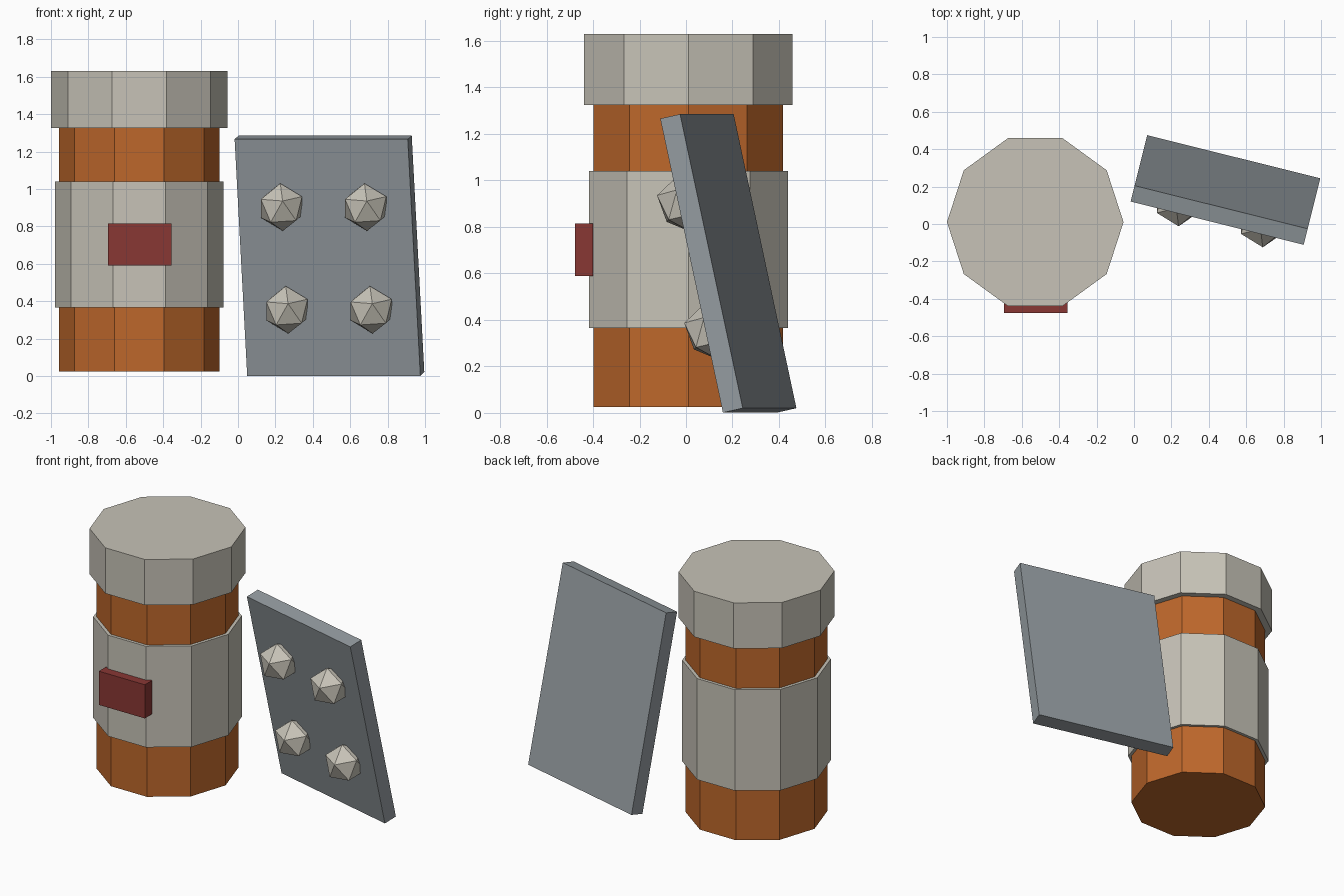
import bpy
from math import radians
from mathutils import Euler, Matrix, Vector

cube = bpy.data.objects.get("Cube")
if cube:
    bpy.data.objects.remove(cube, do_unlink=True)


def material(name, color):
    mat = bpy.data.materials.new(name)
    mat.use_nodes = True
    mat.diffuse_color = (*color, 1)
    mat.node_tree.nodes["Principled BSDF"].inputs["Base Color"].default_value = (*color, 1)
    return mat


stone = material("pale stone", (0.57, 0.545, 0.475))
orange = material("burnt orange", (0.51, 0.136, 0.024))
slate = material("slate grey", (0.292, 0.325, 0.347))
red = material("dark red", (0.25, 0.038, 0.034))


def finish(name, mat):
    obj = bpy.context.object
    obj.name = name
    obj.data.materials.append(mat)
    return obj


def drum(name, radius, bottom, top, mat):
    """Ten-sided upright drum on the canister axis."""
    bpy.ops.mesh.primitive_cylinder_add(
        vertices=10, radius=radius, depth=top - bottom,
        location=(-0.528, 0.01, (bottom + top) / 2), rotation=(0, 0, radians(18)))
    return finish(name, mat)


def box(name, size, location, rotation, mat):
    bpy.ops.mesh.primitive_cube_add(size=1, location=location, rotation=rotation)
    bpy.context.object.scale = size
    return finish(name, mat)


# Canister: body, wide band and lid
drum("canister_body", 0.429, 0.025, 1.34, orange)
drum("canister_band", 0.45, 0.365, 1.04, stone)
drum("canister_lid", 0.472, 1.325, 1.63, stone)

# Latch on the front of the band
box("latch", (0.34, 0.077, 0.225), (-0.525, -0.4385, 0.702), (0, 0, 0), red)

# Leaning panel
tilt = Euler((radians(12.4), 0, radians(-14)))
centre = Vector((0.489, 0.182, 0.643))
box("leaning_panel", (0.954, 0.09, 1.295), centre, tilt, slate)

# Faceted studs, turned with the panel
frame = Matrix.Translation(centre) @ tilt.to_matrix().to_4x4()
for side, x in (("right", -0.232), ("left", 0.232)):
    for level, z in (("lower", -0.281), ("upper", 0.281)):
        bpy.ops.mesh.primitive_ico_sphere_add(
            subdivisions=1, radius=0.13,
            location=frame @ Vector((x, -0.07, z)), rotation=tilt)
        finish(f"{level}_{side}_stud", stone)
